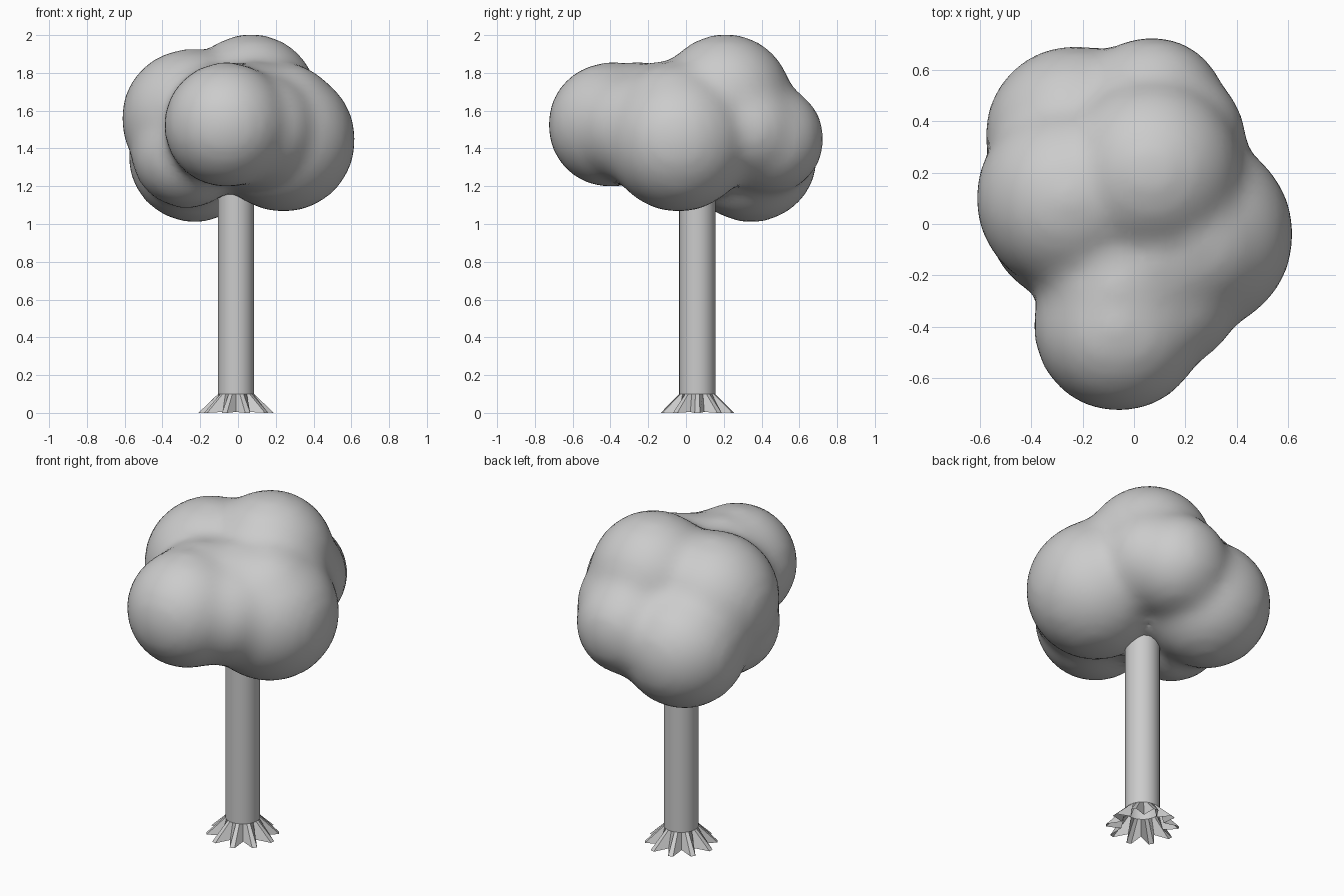
import bpy, bmesh, math
from mathutils import Matrix

if "Cube" in bpy.data.objects:
    bpy.data.objects.remove(bpy.data.objects["Cube"])

CX, CY = -0.01, 0.06   # trunk axis


def finish(bm, name):
    mesh = bpy.data.meshes.new(name)
    bm.to_mesh(mesh)
    bm.free()
    obj = bpy.data.objects.new(name, mesh)
    bpy.context.collection.objects.link(obj)
    return obj


def smooth(obj, angle):
    bpy.ops.object.select_all(action='DESELECT')
    obj.select_set(True)
    bpy.context.view_layer.objects.active = obj
    bpy.ops.object.shade_smooth_by_angle(angle=math.radians(angle))


# Trunk: open tube with a flared star of blunt roots at the foot
ROOTS = 10
N = ROOTS * 3
STEP = 2 * math.pi / ROOTS


def ring(bm, points):
    return [bm.verts.new((CX + r * math.cos(a), CY + r * math.sin(a), z))
            for r, a, z in points]


foot = []
for i in range(ROOTS):
    a = i * STEP
    foot += [(0.2, a - 0.07, 0), (0.2, a + 0.07, 0), (0.12, a + STEP / 2, 0.005)]
round_angles = [i * 2 * math.pi / N - math.pi / N for i in range(N)]

bm = bmesh.new()
rings = [ring(bm, foot)]
for z in (0.1, 0.13, 1.3):
    rings.append(ring(bm, [(0.096, a, z) for a in round_angles]))
for low, high in zip(rings, rings[1:]):
    for i in range(N):
        j = (i + 1) % N
        bm.faces.new((low[i], low[j], high[j], high[i]))
smooth(finish(bm, "trunk"), 35)

# Crown: overlapping balls fused into one soft cloud (x, y, z, radius)
balls = [
    (-0.06, -0.40, 1.525, 0.335),   # front
    (0.24, -0.04, 1.445, 0.385),    # right
    (0.07, 0.21, 1.655, 0.355),     # top
    (-0.25, 0.10, 1.56, 0.37),      # left
    (-0.23, 0.345, 1.36, 0.355),    # lower back left
    (0.07, 0.44, 1.45, 0.295),      # back
    (-0.27, 0.00, 1.38, 0.30),      # lower left
    (-0.06, -0.25, 1.54, 0.32),     # ridge behind the front ball
    (0.08, -0.14, 1.54, 0.32),      # ridge, middle
    (0.23, -0.06, 1.54, 0.32),      # ridge above the right ball
    (0.12, -0.27, 1.50, 0.30),      # fill between front and right
    (0.16, 0.33, 1.50, 0.28),       # fill between back and top
]
bm = bmesh.new()
for x, y, z, r in balls:
    bmesh.ops.create_icosphere(bm, subdivisions=4, radius=r,
                               matrix=Matrix.Translation((x, y, z)))
crown = finish(bm, "crown")
remesh = crown.modifiers.new("fuse", 'REMESH')
remesh.mode = 'VOXEL'
remesh.voxel_size = 0.035
soften = crown.modifiers.new("soften", 'SMOOTH')
soften.factor = 0.5
soften.iterations = 18
bpy.context.view_layer.objects.active = crown
crown.select_set(True)
for m in ("fuse", "soften"):
    bpy.ops.object.modifier_apply(modifier=m)
smooth(crown, 60)
